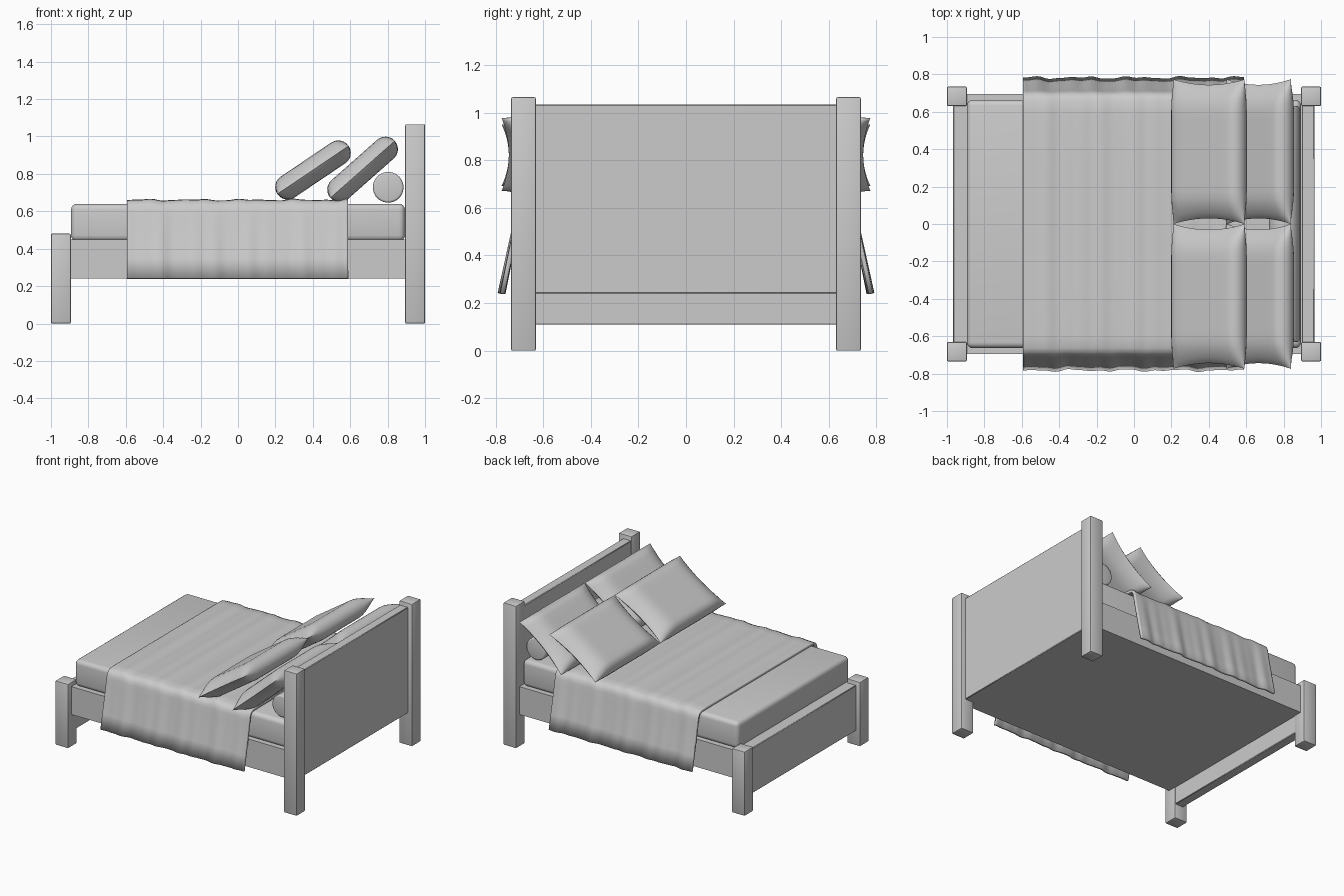
import bpy, bmesh, math

if "Cube" in bpy.data.objects:
    bpy.data.objects.remove(bpy.data.objects["Cube"])

grey = bpy.data.materials.new("plain_grey")
grey.diffuse_color = (0.6, 0.6, 0.6, 1)
grey.use_nodes = True
grey.node_tree.nodes["Principled BSDF"].inputs["Base Color"].default_value = grey.diffuse_color


def finish(name, bm, smooth=True):
    bmesh.ops.recalc_face_normals(bm, faces=bm.faces)
    me = bpy.data.meshes.new(name)
    bm.to_mesh(me)
    bm.free()
    me.materials.append(grey)
    ob = bpy.data.objects.new(name, me)
    bpy.context.collection.objects.link(ob)
    if smooth:
        bpy.ops.object.select_all(action='DESELECT')
        ob.select_set(True)
        bpy.context.view_layer.objects.active = ob
        bpy.ops.object.shade_smooth_by_angle(angle=math.radians(40))
    return ob


def box(name, x, y, z, bevel=0.0, segments=1):
    bm = bmesh.new()
    bmesh.ops.create_cube(bm, size=1)
    for v in bm.verts:
        for i, (lo, hi) in enumerate((x, y, z)):
            v.co[i] = lo + (v.co[i] + 0.5) * (hi - lo)
    if bevel:
        bmesh.ops.bevel(bm, geom=bm.edges[:], offset=bevel, segments=segments,
                        profile=0.5, affect='EDGES')
    return finish(name, bm)


# Posts, mirrored left to right
for side, label in ((-1, "front"), (1, "back")):
    y = sorted((side * 0.631, side * 0.734))
    box(label + "_foot_post", (-1, -0.894), y, (0, 0.48), 0.006, 2)
    box(label + "_head_post", (0.894, 1), y, (0, 1.065), 0.006, 2)

# Boards and frame
box("headboard", (0.898, 0.965), (-0.64, 0.64), (0.24, 1.033), 0.004)
box("footboard", (-0.967, -0.898), (-0.64, 0.64), (0.109, 0.449), 0.004)
box("bed_base", (-0.93, 0.93), (-0.695, 0.695), (0.24, 0.449))

# Mattress
box("mattress", (-0.893, 0.893), (-0.664, 0.664), (0.44, 0.64), 0.032, 4)


# Blanket: draped profile swept along the bed with irregular folds
def fold(x):
    return (0.45 * math.sin(23 * x + 0.6) + 0.35 * math.sin(41 * x + 2)
            + 0.2 * math.sin(67 * x + 1))


half = [(0.774, 0.24), (0.751, 0.35), (0.728, 0.46), (0.708, 0.56), (0.701, 0.60),
        (0.695, 0.623), (0.682, 0.641), (0.66, 0.651), (0.60, 0.653), (0.3, 0.653)]
profile = half + [(0, 0.653)] + [(-y, z) for y, z in reversed(half)]
bm = bmesh.new()
rows = []
N = 110
for i in range(N + 1):
    x = -0.593 + 1.181 * i / N
    row = []
    for y, z in profile:
        drop = max(0, min(1, (0.653 - z) / 0.413))
        side = (y > 0) - (y < 0)
        f = fold(x + 0.05 * side)
        dy = side * f * 0.009 * drop ** 0.5
        dz = 0.006 * fold(x) * (1 - drop) ** 3
        row.append(bm.verts.new((x, y + dy, z + dz)))
    rows.append(row)
for a, b in zip(rows, rows[1:]):
    for j in range(len(profile) - 1):
        bm.faces.new((a[j], a[j + 1], b[j + 1], b[j]))
blanket = finish("blanket", bm)
mod = blanket.modifiers.new("thickness", 'SOLIDIFY')
mod.thickness = 0.018
mod.offset = 0


# Pillows: capsule section, pinched flat to a seam at both ends
def pillow(name, cx, cy, cz, tilt):
    L, R, W = 0.23, 0.067, 0.387
    ring = []
    for s in (1, -1):
        for k in range(13):
            a = -math.pi / 2 + math.pi * k / 12
            ring.append((s * (L - R + R * math.cos(a)), s * R * math.sin(a)))
        for k in range(1, 8):
            ring.append((s * (L - R) * (1 - k / 4), s * R))
    stations = [0, 0.04, 0.1, 0.18, 0.26, 0.34, 0.44, 0.56, 0.7, 1]
    vs = [d - 1 for d in stations] + [1 - d for d in reversed(stations[:-1])]
    c, sn = math.cos(tilt), math.sin(tilt)
    bm = bmesh.new()
    loops = []
    for v in vs:
        puff = math.sin(math.pi / 2 * min(1, (1 - abs(v)) / 0.44)) ** 0.8
        loop = []
        for u, t in ring:
            inset = 0.03 * (1 - (u / L) ** 2) * abs(v) ** 3
            t *= puff
            loop.append(bm.verts.new((cx + u * c - t * sn, cy + v * (W - inset),
                                      cz + u * sn + t * c)))
        loops.append(loop)
    n = len(ring)
    for a, b in zip(loops, loops[1:]):
        for j in range(n):
            bm.faces.new((a[j], a[(j + 1) % n], b[(j + 1) % n], b[j]))
    bmesh.ops.remove_doubles(bm, verts=bm.verts[:], dist=0.0005)
    finish(name, bm)


for side, label in ((-1, "front"), (1, "back")):
    pillow(label + "_lower_pillow", 0.401, side * 0.387, 0.821, math.radians(34))
    pillow(label + "_upper_pillow", 0.666, side * 0.387, 0.824, math.radians(41.5))

# Bolster behind the pillows, with rounded rims
bm = bmesh.new()
bmesh.ops.create_cone(bm, cap_ends=True, segments=40, radius1=0.082, radius2=0.082, depth=1.26)
rims = [e for e in bm.edges if abs(e.verts[0].co.z - e.verts[1].co.z) < 1e-4]
bmesh.ops.bevel(bm, geom=rims, offset=0.012, segments=3, profile=0.5, affect='EDGES')
for v in bm.verts:
    x, y, z = v.co
    v.co = (x + 0.803, z, y + 0.728)
finish("bolster", bm)
